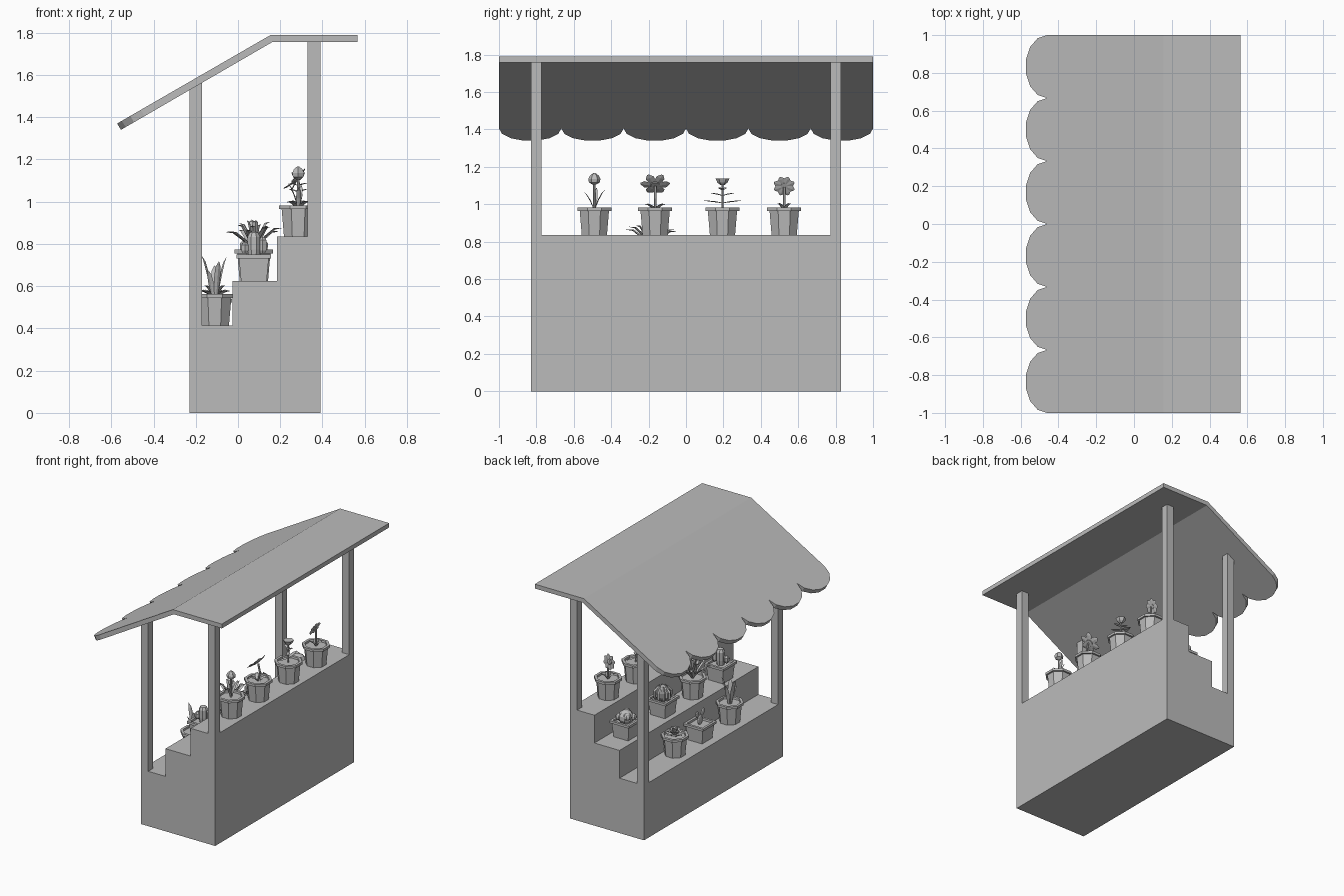
import bpy, bmesh, math, random
from mathutils import Vector, Matrix

cube = bpy.data.objects.get("Cube")
if cube:
    bpy.data.objects.remove(cube)
random.seed(4)

grey = bpy.data.materials.new("matte grey")
grey.use_nodes = True
GREY = (0.5, 0.5, 0.5, 1)
grey.diffuse_color = GREY
grey.node_tree.nodes["Principled BSDF"].inputs["Base Color"].default_value = GREY
UP = Vector((0, 0, 1))


def finish(name, bm, loc=(0, 0, 0)):
    bmesh.ops.recalc_face_normals(bm, faces=bm.faces[:])
    mesh = bpy.data.meshes.new(name)
    bm.to_mesh(mesh)
    bm.free()
    mesh.materials.append(grey)
    obj = bpy.data.objects.new(name, mesh)
    obj.location = loc
    bpy.context.collection.objects.link(obj)
    return obj


def skin(bm, rings):
    """Join equal rings of points into a closed body."""
    rows = [[bm.verts.new(p) for p in ring] for ring in rings]
    n = len(rows[0])
    for a, b in zip(rows, rows[1:]):
        for i in range(n):
            j = (i + 1) % n
            bm.faces.new((a[i], a[j], b[j], b[i]))
    bm.faces.new(rows[0])
    bm.faces.new(rows[-1])


def prism(name, profile, y0, y1):
    bm = bmesh.new()
    skin(bm, [[(x, y, z) for x, z in profile] for y in (y0, y1)])
    finish(name, bm)


def lathe(bm, profile, sides, at=(0, 0, 0), tilt=None):
    """Turn (radius, height) pairs; four sides make a square block."""
    grow = 1 / math.cos(math.pi / sides)
    turn = tilt or Matrix.Identity(3)
    rings = []
    for r, z in profile:
        ring = []
        for i in range(sides):
            a = (i + 0.5) * math.tau / sides
            ring.append(Vector(at) + turn @ Vector((r * grow * math.cos(a), r * grow * math.sin(a), z)))
        rings.append(ring)
    skin(bm, rings)


def blade(bm, path, widths, side, flat=0.2, sides=4):
    """Loft a leaf, petal or stem along a path."""
    path = [Vector(p) for p in path]
    rings = []
    for i, (p, w) in enumerate(zip(path, widths)):
        tangent = path[min(i + 1, len(path) - 1)] - path[max(i - 1, 0)]
        normal = tangent.cross(side).normalized()
        rings.append([p + side * w * math.cos(k * math.tau / sides)
                      + normal * w * flat * math.sin(k * math.tau / sides) for k in range(sides)])
    skin(bm, rings)


def leaf(bm, angle, reach, rise, width, base=(0, 0, 0), droop=0.0, flat=0.2):
    """Leaf growing outwards at an angle, ending at (reach, rise)."""
    out = Vector((math.cos(angle), math.sin(angle), 0))
    b = Vector(base)
    path = [b, b + out * reach * 0.35 + UP * (rise * 0.5 + droop * 0.6),
            b + out * reach * 0.72 + UP * (rise * 0.85 + droop * 0.7), b + out * reach + UP * rise]
    blade(bm, path, [width * 0.5, width, width * 0.8, 0.001], out.cross(UP), flat)


def stem(bm, top, r=0.006, bend=0.0):
    blade(bm, [(0, 0, 0), (bend, 0, top * 0.5), (0, 0, top)], [r, r, r], Vector((0, 1, 0)), 1, 6)


def bloom(bm, centre, count, reach, width, lean, cup=0.0):
    """Ring of petals round a disc; lean tips the face towards the steps."""
    tilt = Matrix.Rotation(-lean, 3, 'Y')
    for i in range(count):
        a = math.tau * (i + 0.5) / count
        out = Vector((math.cos(a), math.sin(a), 0))
        path = [out * reach * f + UP * cup * f * f for f in (0.1, 0.4, 0.75, 1)]
        blade(bm, [Vector(centre) + tilt @ p for p in path],
              [width * 0.4, width * 0.85, width, width * 0.25], tilt @ out.cross(UP), 0.15)
    lathe(bm, [(reach * 0.3, -0.004), (reach * 0.33, 0.006), (reach * 0.2, 0.013)], 8, centre, tilt)


def pot(name, loc, square=False):
    h, rim = (0.125, 0.082) if square else (0.148, 0.091)
    foot, lip = rim * 0.74, rim * 0.86
    bm = bmesh.new()
    lathe(bm, [(foot, 0), (lip, h - 0.018), (rim, h - 0.018), (rim, h),
               (lip - 0.006, h), (lip - 0.008, h - 0.014)], 4 if square else 8)
    finish(name, bm, loc)
    return Vector(loc) + UP * (h - 0.016)


# Stepped counter
LOW, MID, HIGH = 0.415, 0.625, 0.835
prism("stepped_counter", [(-0.23, 0), (0.39, 0), (0.39, HIGH), (0.185, HIGH), (0.185, MID),
                          (-0.025, MID), (-0.025, LOW), (-0.23, LOW)], -0.83, 0.83)

# Posts
for s, tag in ((1, "back"), (-1, "front")):
    prism("short_post_" + tag, [(-0.23, LOW), (-0.17, LOW), (-0.17, 1.564), (-0.23, 1.53)], s * 0.83, s * 0.772)
    prism("tall_post_" + tag, [(0.33, HIGH), (0.39, HIGH), (0.39, 1.757), (0.33, 1.757)], s * 0.83, s * 0.772)

# Flat roof and sloping awning with scalloped edge
prism("flat_roof", [(0.155, 1.79), (0.565, 1.79), (0.565, 1.757), (0.164, 1.757)], -1, 1)
edge = [(0.155, 1.0)]
SCALLOPS, STEPS = 6, 7
for k in range(SCALLOPS):
    middle = 1 - (2 * k + 1) / SCALLOPS
    for i in range(STEPS + (k == SCALLOPS - 1)):
        t = math.pi * i / STEPS
        edge.append((-0.46 - 0.115 * math.sin(t), middle + math.cos(t) / SCALLOPS))
edge.append((0.155, -1.0))
rows = [[], []]
for x, y in edge:
    z = 1.79 - (0.155 - x) * 0.577
    dx, dz = (0.009, -0.033) if x > 0 else (0.0175, -0.030)
    rows[0].append((x, y, z))
    rows[1].append((x + dx, y, z + dz))
bm = bmesh.new()
skin(bm, rows)
finish("scalloped_awning", bm)

# Top shelf: tulip
X = 0.285
soil = pot("tulip_pot", (X, -0.49, HIGH))
bm = bmesh.new()
stem(bm, 0.15)
lathe(bm, [(0.008, 0.138), (0.025, 0.15), (0.028, 0.168), (0.02, 0.187), (0.005, 0.2)], 6)
for a, reach, rise in ((1.3, 0.06, 0.11), (-1.5, 0.058, 0.1), (2.9, 0.05, 0.12)):
    leaf(bm, a, reach, rise, 0.012)
finish("tulip", bm, soil)

# Top shelf: broad six petal flower
soil = pot("broad_flower_pot", (X, -0.165, HIGH))
bm = bmesh.new()
stem(bm, 0.13, 0.007, 0.015)
bloom(bm, (-0.01, 0, 0.135), 6, 0.078, 0.024, 0.75, 0.012)
for i in range(4):
    leaf(bm, 0.8 + i * math.pi / 2, 0.075, 0.03, 0.017, droop=0.012)
finish("broad_flower", bm, soil)

# Top shelf: cup flower with paired leaves
soil = pot("cup_flower_pot", (X, 0.195, HIGH))
bm = bmesh.new()
stem(bm, 0.15)
lathe(bm, [(0.01, 0.135), (0.024, 0.15), (0.033, 0.172), (0.022, 0.168)], 6)
for i, (z, reach) in enumerate(((0.04, 0.1), (0.08, 0.075), (0.11, 0.05))):
    for s in (0, math.pi):
        leaf(bm, math.pi / 2 + s + i * 0.6, reach, 0.012, 0.014, (0, 0, z))
finish("cup_flower", bm, soil)

# Top shelf: daisy
soil = pot("daisy_pot", (X, 0.525, HIGH))
bm = bmesh.new()
stem(bm, 0.125)
bloom(bm, (-0.01, 0, 0.13), 8, 0.058, 0.018, 1.1)
for i in range(4):
    leaf(bm, 0.8 + i * math.pi / 2, 0.05, 0.035, 0.014, droop=0.01)
finish("daisy", bm, soil)

# Middle shelf: rounded cacti
X = 0.075


def ball(bm, r, centre, tall=1.0):
    prof = [(r * math.sin(t), r * tall * -math.cos(t)) for t in (0.25, 0.8, 1.35, 1.9, 2.4, 2.9)]
    lathe(bm, prof, 8, centre)


soil = pot("cluster_cactus_pot", (X, 0.61, MID), True)
bm = bmesh.new()
ball(bm, 0.052, (0, 0, 0.035))
for a in (0.6, 2.4, 3.7, 5.2):
    ball(bm, 0.026, (0.045 * math.cos(a), 0.045 * math.sin(a), 0.03 + 0.01 * a % 0.03))
finish("cluster_cactus", bm, soil)

soil = pot("barrel_cactus_pot", (X, 0.17, MID), True)
bm = bmesh.new()
ball(bm, 0.055, (0, 0, 0.045), 1.1)
for i in range(8):
    a = i * math.tau / 8
    out = Vector((math.cos(a), math.sin(a), 0))
    path = [out * 0.06 * math.sin(t) + UP * (0.045 - 0.065 * math.cos(t)) for t in (0.6, 1.2, 1.9, 2.7)]
    blade(bm, path, [0.007, 0.01, 0.01, 0.005], out.cross(UP), 1)
finish("barrel_cactus", bm, soil)

soil = pot("column_cactus_pot", (X, -0.52, MID), True)
bm = bmesh.new()
lathe(bm, [(0.025, 0), (0.03, 0.04), (0.03, 0.1), (0.02, 0.12), (0.006, 0.127)], 8)
for s, h in ((1, 0.1), (-1, 0.075)):
    lathe(bm, [(0.01, 0.02), (0.017, 0.035), (0.017, h - 0.015), (0.006, h)], 6, (s * 0.042, s * 0.01, 0))
finish("column_cactus", bm, soil)

# Middle shelf: aloe
soil = pot("aloe_pot", (X, -0.185, MID))
bm = bmesh.new()
for count, reach, rise in ((8, 0.14, 0.115), (6, 0.085, 0.145), (4, 0.035, 0.15)):
    for i in range(count):
        leaf(bm, (i + reach * 5) * math.tau / count, reach, rise + random.uniform(-0.02, 0.01), 0.017, droop=0.02, flat=0.35)
finish("aloe", bm, soil)

# Bottom shelf: rosette, small succulent, sword leaves
X = -0.11
soil = pot("rosette_pot", (X, 0.29, LOW))
bm = bmesh.new()
for count, reach, rise in ((8, 0.075, 0.03), (6, 0.055, 0.055), (4, 0.025, 0.07)):
    for i in range(count):
        leaf(bm, (i + reach * 9) * math.tau / count, reach, rise, 0.02, droop=0.008, flat=0.35)
finish("rosette", bm, soil)

soil = pot("paddle_cactus_pot", (X, -0.01, LOW), True)
bm = bmesh.new()
for y, z, r, turn in ((0, 0, 0.03, 0), (0.022, 0.065, 0.02, 0.5), (-0.02, 0.06, 0.022, -0.5)):
    up = Vector((0, math.sin(turn), math.cos(turn)))
    side = Vector((0, math.cos(turn), -math.sin(turn)))
    blade(bm, [Vector((0, y, z)) + up * r * f for f in (0, 0.6, 1.4, 2.1, 2.5)],
          [r * f for f in (0.4, 0.85, 1, 0.75, 0.25)], side, 0.35, 8)
finish("paddle_cactus", bm, soil)

soil = pot("sword_leaf_pot", (X, -0.365, LOW))
bm = bmesh.new()
for a, reach, rise in ((0.3, 0.045, 0.19), (1.6, 0.04, 0.15), (2.8, 0.055, 0.2), (4.0, 0.04, 0.13), (5.2, 0.03, 0.17)):
    leaf(bm, a, reach, rise, 0.017, (0.012 * math.cos(a), 0.012 * math.sin(a), 0), flat=0.25)
finish("sword_leaves", bm, soil)
